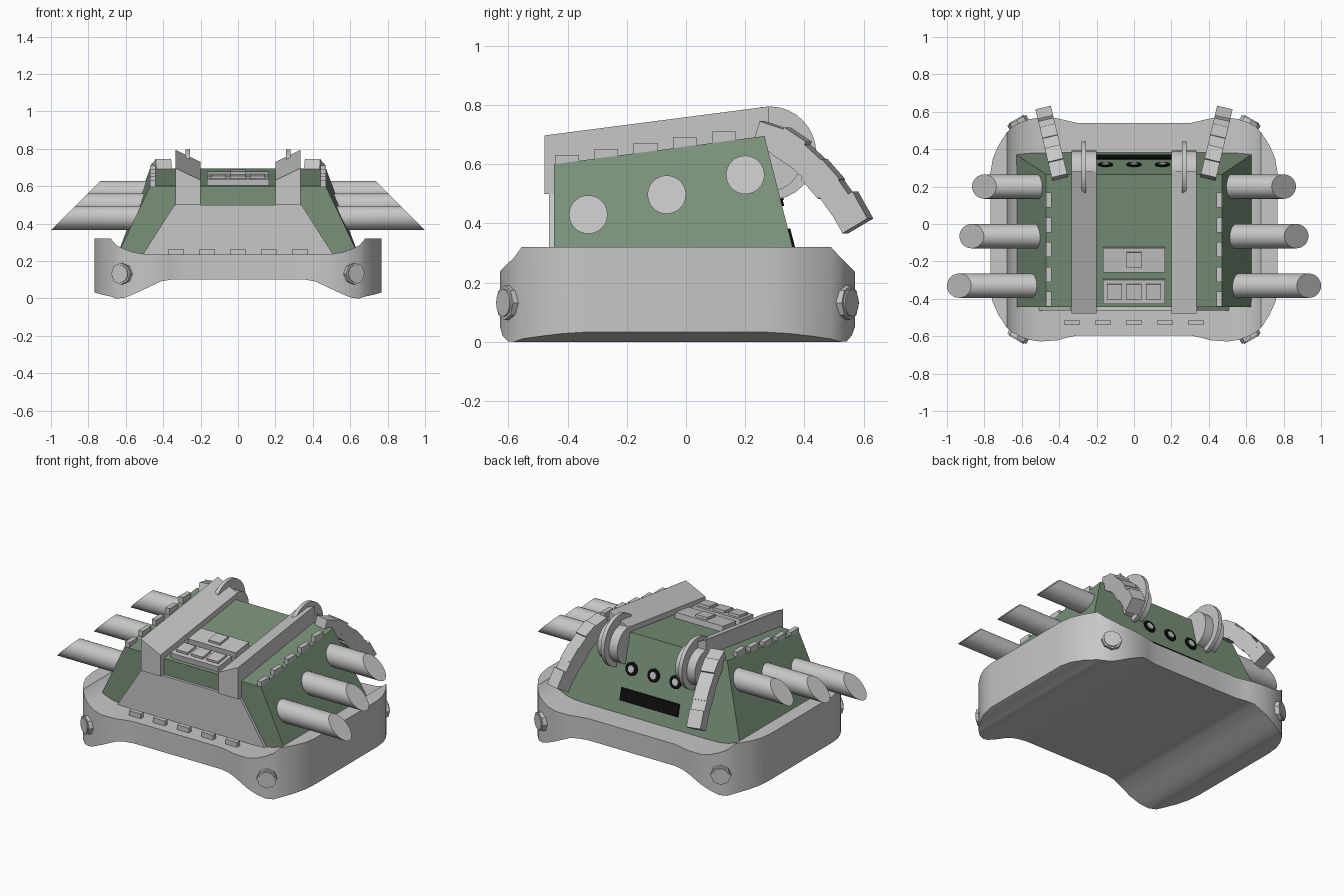
import bpy, bmesh, math
from mathutils import Vector, Matrix

if "Cube" in bpy.data.objects:
    bpy.data.objects.remove(bpy.data.objects["Cube"])


def material(name, rgb):
    m = bpy.data.materials.new(name)
    m.diffuse_color = (*rgb, 1)
    m.use_nodes = True
    m.node_tree.nodes["Principled BSDF"].inputs["Base Color"].default_value = m.diffuse_color
    return m


GREY = material("light grey", (0.57, 0.57, 0.57))
GREEN = material("dull green", (0.19, 0.285, 0.19))
BLACK = material("black", (0.004, 0.004, 0.004))


def finish(name, bm, mat, smooth=False):
    bmesh.ops.recalc_face_normals(bm, faces=bm.faces[:])
    me = bpy.data.meshes.new(name)
    bm.to_mesh(me)
    bm.free()
    me.materials.append(mat)
    ob = bpy.data.objects.new(name, me)
    bpy.context.collection.objects.link(ob)
    if smooth:
        bpy.ops.object.select_all(action='DESELECT')
        bpy.context.view_layer.objects.active = ob
        ob.select_set(True)
        bpy.ops.object.shade_smooth_by_angle(angle=math.radians(32))
    return ob


def loft(name, rings, mat, smooth=False):
    """Skin matching closed rings and cap both ends."""
    bm = bmesh.new()
    vs = [[bm.verts.new(p) for p in r] for r in rings]
    n = len(vs[0])
    for a, b in zip(vs, vs[1:]):
        for i in range(n):
            j = (i + 1) % n
            bm.faces.new((a[i], a[j], b[j], b[i]))
    bm.faces.new(vs[0])
    bm.faces.new(vs[-1])
    return finish(name, bm, mat, smooth)


def box(name, centre, size, mat, rot=None):
    bm = bmesh.new()
    m = Matrix.Translation(centre) @ (rot or Matrix()) @ Matrix.Diagonal((*size, 1))
    bmesh.ops.create_cube(bm, size=1, matrix=m)
    return finish(name, bm, mat)


def disc(name, centre, axis, r, depth, mat, sides=32, smooth=True):
    bm = bmesh.new()
    m = Matrix.Translation(centre) @ Vector(axis).to_track_quat('Z', 'Y').to_matrix().to_4x4()
    bmesh.ops.create_cone(bm, cap_ends=True, segments=sides, radius1=r, radius2=r,
                          depth=depth, matrix=m)
    return finish(name, bm, mat, smooth)


# Base: cross-sections along x as (x, front y, back y, top z, bottom z)
half = [(0.15, -.595, .54, .235, .10), (0.30, -.595, .54, .235, .10),
        (0.36, -.608, .553, .235, .10), (0.41, -.622, .565, .235, .092),
        (0.50, -.628, .57, .237, .05), (0.56, -.62, .56, .247, .022),
        (0.61, -.601, .543, .265, .002), (0.65, -.58, .522, .285, .0),
        (0.68, -.555, .49, .32, .01), (0.725, -.485, .42, .32, .02),
        (0.755, -.42, .35, .32, .028), (0.768, -.34, .27, .32, .033)]
cols = [(-c[0], *c[1:]) for c in reversed(half)] + half
loft("base", [[(x, f, b), (x, f, t), (x, k, t), (x, k, b)] for x, f, k, t, b in cols],
     GREY, True)

# Tapered green body
loft("body", [[(-.65, -.445, .22), (.65, -.445, .22), (.65, .385, .22), (-.65, .385, .22)],
              [(-.47, -.445, .60), (.47, -.445, .60), (.47, .265, .695), (-.47, .265, .695)]],
     GREEN)

# Sloping grey plate on the front of the body
loft("front_plate", [[(-.515, y, .225), (.515, y, .225), (.34, y, .5), (-.34, y, .5)]
                     for y in (-.462, -.43)], GREY)

# Row of studs on the front ledge
for i in range(5):
    box(f"front_stud_{i}", ((i - 2) * .166, -.527, .245), (.08, .028, .04), GREY)

SLOPE = math.atan2(.095, .71)
TILT = Matrix.Rotation(SLOPE, 4, 'X')


def roof(y):
    return .60 + (y + .445) * .095 / .71


# Roof panels with raised blocks
for name, y, xs in (("rear_panel", -.19, (0,)), ("front_panel", -.36, (-.105, 0, .105))):
    box(name, (0, y, roof(y) + .01), (.33, .131, .05), GREY, TILT)
    for i, x in enumerate(xs):
        box(f"{name}_block_{i}", (x, y, roof(y) + .025), (.08, .083, .05), GREY, TILT)

# Back face details: three ringed ports and a slot
back_n = Vector((0, .969, .245)).normalized()


def back(x, z, out=0):
    return Vector((x, .265 + (.695 - z) * .12 / .475, z)) + back_n * out


for i, x in enumerate((-.152, 0, .152)):
    disc(f"port_ring_{i}", back(x, .497), back_n, .04, .014, BLACK)
    disc(f"port_lens_{i}", back(x, .497), back_n, .021, .022, GREY)
box("back_slot", back(0, .345), (.4, .016, .075), BLACK,
    Matrix.Rotation(math.atan2(.12, .475), 4, 'X'))

for s, side in ((-1, "left"), (1, "right")):
    # Roof rail with inward sloping top and front drop
    rail = [(-.478, .5), (-.478, .697), (.28, .795), (.28, .60), (-.43, .52), (-.43, .5)]
    drop = [0, .065, .065, 0, 0, 0]
    loft(f"{side}_rail", [[(s * .335, y, z) for y, z in rail],
                          [(s * .2, y, z - d) for (y, z), d in zip(rail, drop)]], GREY)
    # Rounded rail end with a thin wheel
    disc(f"{side}_rail_end", (s * .2675, .28, .62), (1, 0, 0), .112, .135, GREY)
    disc(f"{side}_rail_wheel", (s * .268, .282, .637), (1, 0, 0), .158, .024, GREY)

    # Side pipes, cut on one 45 degree plane
    for i in range(3):
        y, z0, r = -.33 + i * .265, .43 + i * .067, .065
        ring = [(math.cos(a * math.tau / 32) * r, math.sin(a * math.tau / 32) * r)
                for a in range(32)]
        loft(f"{side}_pipe_{i}",
             [[(s * .42, y + u, z0 + v) for u, v in ring],
              [(s * (1.365 - z0 - v), y + u, z0 + v) for u, v in ring]], GREY, True)

    # Studs along the roof edge
    for i in range(5):
        box(f"{side}_edge_stud_{i}", (s * .455, -.402 + i * .1325, .61 + i * .02),
            (.03, .08, .042), GREY)

    # Segmented curved arm, leaning outward (y, z, pitch, length)
    arm = [(.285, .69, -18, .085), (.352, .658, -33, .09), (.41, .607, -42, .09),
           (.462, .55, -48, .09), (.51, .492, -54, .09), (.555, .437, -60, .105)]
    for i, (y, z, pitch, length) in enumerate(arm):
        x = s * (.405 + (y - .285) * .24)
        rot = (Matrix.Rotation(-s * .235, 4, 'Z')
               @ Matrix.Rotation(math.radians(pitch), 4, 'X'))
        thick = .1 if i % 2 else .088
        box(f"{side}_arm_segment_{i}", (x, y, z), (.085, length, thick), GREY, rot)

    # Corner bolts on the base
    for f, y, end in ((-1, -.6, "front"), (1, .542, "back")):
        n = Vector((s * .5, f * .866, 0))
        c = Vector((s * .62, y, .132))
        disc(f"{side}_{end}_bolt", c, n, .058, .03, GREY, 8, False)
        disc(f"{side}_{end}_bolt_cap", c, n, .046, .042, GREY, 16)
